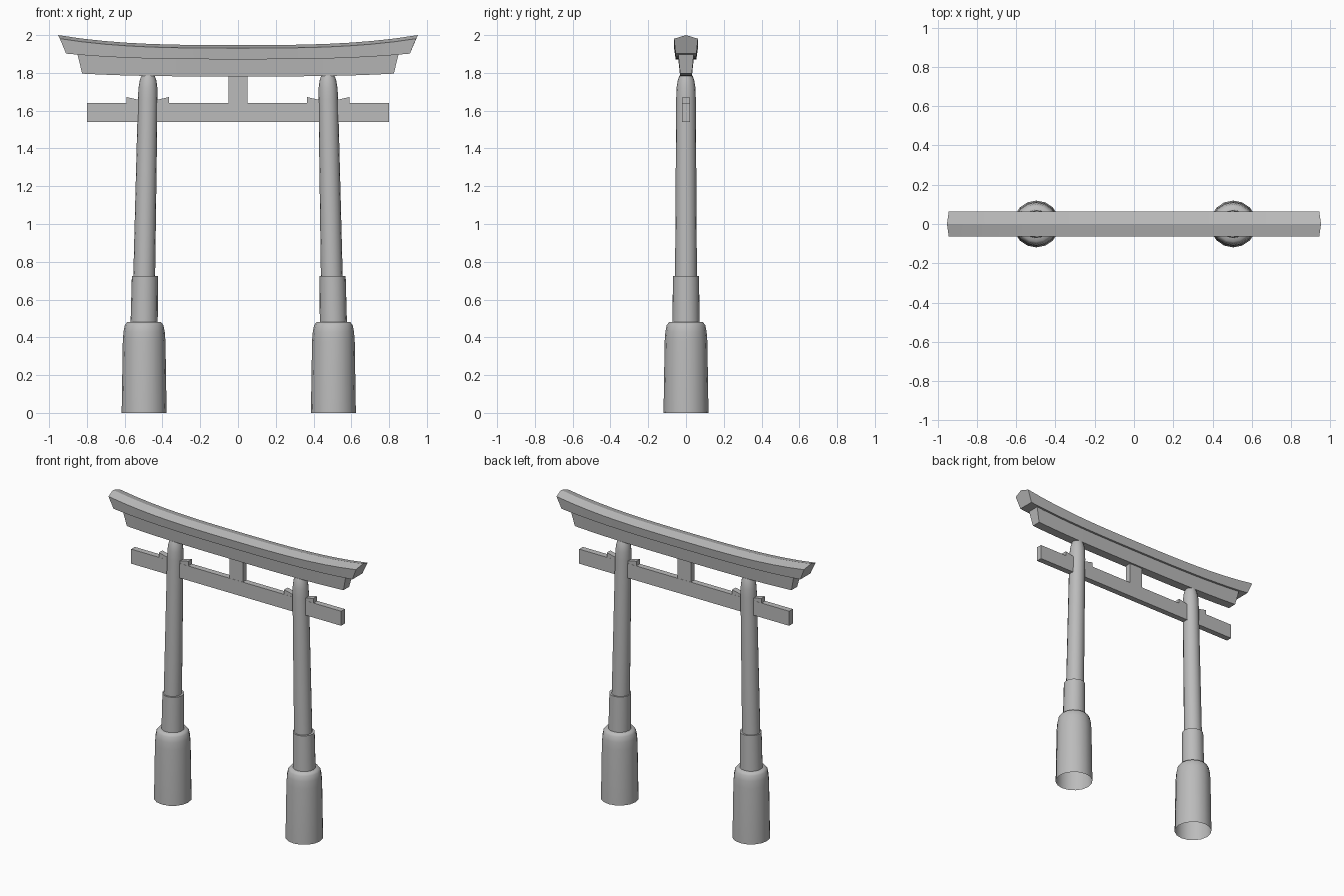
import bpy, bmesh, math

cube = bpy.data.objects.get("Cube")
if cube:
    bpy.data.objects.remove(cube, do_unlink=True)

stone = bpy.data.materials.new("plain_grey")
stone.use_nodes = True
GREY = (0.5, 0.5, 0.5, 1)
stone.diffuse_color = GREY
stone.node_tree.nodes["Principled BSDF"].inputs["Base Color"].default_value = GREY


def finish(name, bm, angle=35):
    bmesh.ops.recalc_face_normals(bm, faces=bm.faces)
    mesh = bpy.data.meshes.new(name)
    bm.to_mesh(mesh)
    bm.free()
    mesh.materials.append(stone)
    obj = bpy.data.objects.new(name, mesh)
    bpy.context.collection.objects.link(obj)
    bpy.ops.object.select_all(action="DESELECT")
    obj.select_set(True)
    bpy.context.view_layer.objects.active = obj
    bpy.ops.object.shade_smooth_by_angle(angle=math.radians(angle))
    return obj


def skin(bm, rings, closed=True):
    """Bridge consecutive rings of vertices with quads."""
    n = len(rings[0])
    for a, b in zip(rings, rings[1:]):
        for i in range(n):
            j = (i + 1) % n
            bm.faces.new((a[i], a[j], b[j], b[i]))
    if closed:
        bm.faces.new(rings[0])
    bm.faces.new(rings[-1])


def turned(name, profile, sides=16):
    """Round part from (centre x, radius, z) rings, open underneath."""
    bm = bmesh.new()
    rings = []
    for cx, r, z in profile:
        angles = [math.tau * i / sides for i in range(sides)]
        rings.append([bm.verts.new((cx + r * math.cos(a), r * math.sin(a), z))
                      for a in angles])
    skin(bm, rings, closed=False)
    return finish(name, bm, 50)


def curved_beam(name, section, steps=16):
    """Upswept beam; section rows are (y, end x, middle z, rise at the end)."""
    bm = bmesh.new()
    rings = []
    for i in range(steps + 1):
        t = 2 * i / steps - 1
        rings.append([bm.verts.new((t * ex, y, z + rise * abs(t) ** 3))
                      for y, ex, z, rise in section])
    skin(bm, rings)
    return finish(name, bm, 25)


def plate(name, outline, depth):
    """Front outline in x and z, given thickness about y = 0."""
    bm = bmesh.new()
    rings = [[bm.verts.new((x, y, z)) for x, z in outline]
             for y in (-depth / 2, depth / 2)]
    skin(bm, rings)
    return finish(name, bm)


# Leaning pillars with sleeves and heavy feet
for side, s, foot in (("right", -1, 0.497), ("left", 1, 0.505)):
    f = s * foot
    turned(side + "_foot", [(f, 0.119, 0), (f, 0.113, 0.38), (f, 0.109, 0.43),
                            (f, 0.102, 0.465), (f, 0.09, 0.48), (f, 0.06, 0.483)])
    turned(side + "_sleeve", [(f, 0.072, 0.47), (s * (foot - 0.004), 0.069, 0.725)])
    turned(side + "_pillar", [(s * 0.497, 0.058, 0.7), (s * 0.478, 0.052, 1.66),
                              (s * 0.477, 0.05, 1.72), (s * 0.476, 0.044, 1.76),
                              (s * 0.476, 0.035, 1.785)])
    # Wedges on both sides of the pillar
    for place, inner, outer in (("inner", 0.44, 0.365), ("outer", 0.515, 0.59)):
        plate(f"{side}_{place}_wedge", [(s * inner, 1.635), (s * outer, 1.635),
                                        (s * outer, 1.672), (s * inner, 1.655)], 0.038)

# Tie beam and central strut
plate("tie_beam", [(-0.8, 1.54), (0.8, 1.54), (0.8, 1.64), (-0.8, 1.64)], 0.04)
plate("centre_strut", [(-0.05, 1.635), (0.05, 1.635), (0.05, 1.8), (-0.05, 1.8)], 0.038)

# Lower lintel, flaring upwards
curved_beam("lower_lintel", [(-0.031, 0.825, 1.781, 0.015), (0.031, 0.825, 1.781, 0.015),
                             (0.041, 0.85, 1.874, 0.026), (-0.041, 0.85, 1.874, 0.026)])

# Ridged top lintel
curved_beam("top_lintel", [(-0.055, 0.91, 1.872, 0.03), (0.055, 0.91, 1.872, 0.03),
                           (0.063, 0.943, 1.931, 0.05), (0, 0.952, 1.947, 0.053),
                           (-0.063, 0.943, 1.931, 0.05)])
